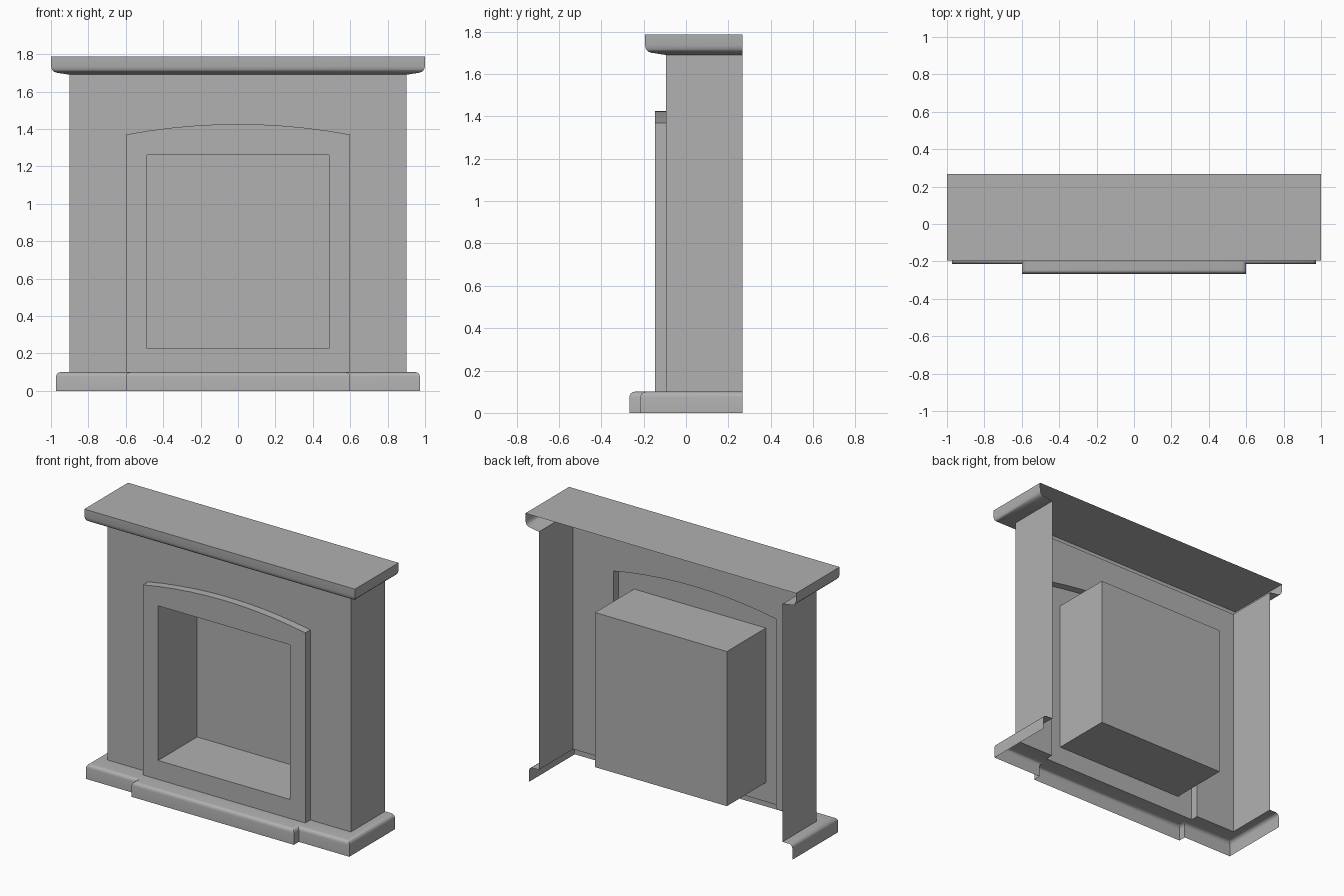
import bpy, math
from mathutils import Vector

if "Cube" in bpy.data.objects:
    bpy.data.objects.remove(bpy.data.objects["Cube"])

BACK, WALL_Y, SURR_Y = 0.267, -0.094, -0.147     # depth planes
BODY_X, SURR_X = 0.9, 0.6
BASE_Z, WALL_Z, TOP_Z = 0.1, 1.69, 1.787

stone = bpy.data.materials.new("dark_grey_stone")
stone.diffuse_color = (0.44, 0.44, 0.44, 1)
stone.use_nodes = True
stone.node_tree.nodes["Principled BSDF"].inputs["Base Color"].default_value = stone.diffuse_color


def add_object(name, verts, faces, smooth=False):
    mesh = bpy.data.meshes.new(name)
    mesh.from_pydata([tuple(v) for v in verts], [], faces)
    mesh.materials.append(stone)
    ob = bpy.data.objects.new(name, mesh)
    bpy.context.collection.objects.link(ob)
    if smooth:
        bpy.ops.object.select_all(action='DESELECT')
        ob.select_set(True)
        bpy.context.view_layer.objects.active = ob
        bpy.ops.object.shade_smooth_by_angle(angle=math.radians(40))
    return ob


def mirrored(half):
    """Complete a plan path: right half, then its mirror image."""
    return half + [(-x, y) for x, y in reversed(half)]


def offset(path, d):
    """Offset an open plan path outwards with mitred corners."""
    pts = [Vector(p) for p in path]
    normals = []
    for a, b in zip(pts, pts[1:]):
        t = (b - a).normalized()
        normals.append(Vector((-t.y, t.x)))
    out = []
    for i, p in enumerate(pts):
        n0 = normals[max(i - 1, 0)]
        n1 = normals[min(i, len(normals) - 1)]
        out.append(p + (n0 + n1) * d / (1 + n0.dot(n1)))
    return out


def sweep(path, profile):
    """Sweep an (offset, z) profile, listed top to bottom, along a plan path."""
    n = len(path)
    verts = [(p.x, p.y, z) for d, z in profile for p in offset(path, d)]
    faces = [(r * n + i, r * n + i + 1, (r + 1) * n + i + 1, (r + 1) * n + i)
             for r in range(len(profile) - 1) for i in range(n - 1)]
    return verts, faces


# Plan paths, open at the back
body_path = mirrored([(BODY_X, BACK), (BODY_X, WALL_Y)])
base_path = mirrored([(0.973, BACK), (0.973, -0.215), (SURR_X, -0.215), (SURR_X, -BACK)])
base_inner = mirrored([(BODY_X, BACK), (BODY_X, WALL_Y), (SURR_X, WALL_Y), (SURR_X, SURR_Y)])

# Mantel shelf: moulded edge plus flat top
verts, faces = sweep(body_path, [(0.1, TOP_Z), (0.099, 1.735), (0.095, 1.717),
                                 (0.085, 1.706), (0.07, 1.701), (0, WALL_Z)])
faces.append((3, 2, 1, 0))
add_object("mantel_shelf", verts, faces, True)

# Hearth base: stepped plinth with rounded top edge, hollow underneath
R = 0.025
edge = [(-R * (1 - math.sin(a)), BASE_Z - R * (1 - math.cos(a)))
        for a in [math.radians(22.5 * k) for k in range(5)]]
verts, faces = sweep(base_path, edge + [(0, 0)])
n, start = len(base_path), len(verts)
verts += [(x, y, BASE_Z) for x, y in base_inner]
faces.append(tuple(range(start, start + n)) + tuple(reversed(range(n))))
add_object("hearth_base", verts, faces, True)

# Shallow arch, from right to left
SPRING, RISE, SEGS = 1.37, 0.056, 10
radius = (SURR_X ** 2 + RISE ** 2) / (2 * RISE)
half = math.asin(SURR_X / radius)
arch = []
for k in range(SEGS + 1):
    a = half * (1 - 2 * k / SEGS)
    arch.append((radius * math.sin(a), SPRING + RISE - radius * (1 - math.cos(a))))
outline = [(SURR_X, BASE_Z)] + arch + [(-SURR_X, BASE_Z)]
m = len(outline)

# Chimney breast: side walls and a front wall with an arched opening
verts = [(x, WALL_Y, z) for x, z in outline]
verts += [(x, y, z) for z in (WALL_Z, BASE_Z) for x, y in body_path]
t, b = m, m + 4
faces = [(t, t + 1, b + 1, b), (t + 2, t + 3, b + 3, b + 2),
         (0, b + 1, t + 1, 1), (b + 2, m - 1, m - 2, t + 2),
         tuple(reversed(range(1, m - 1))) + (t + 1, t + 2)]
add_object("chimney_breast", verts, faces)

# Arched surround: raised rim and face around the fire opening
FX, FZ0, FZ1 = 0.487, 0.227, 1.26
opening = [(-FX, FZ0), (FX, FZ0), (FX, FZ1), (-FX, FZ1)]
verts = [(x, y, z) for y in (SURR_Y, WALL_Y) for x, z in outline]
verts += [(x, SURR_Y, z) for x, z in opening]
o = 2 * m
faces = [(i, m + i, m + i + 1, i + 1) for i in range(m - 1)]
faces += [(m - 1, 0, o + 1, o), (0, 1, o + 2, o + 1),
          tuple(range(1, m - 1)) + (o + 3, o + 2), (m - 2, m - 1, o, o + 3)]
add_object("arched_surround", verts, faces)

# Firebox: open-fronted recess
verts = [(x, y, z) for y in (SURR_Y, BACK - 0.003) for x, z in opening]
faces = [(i, (i + 1) % 4, (i + 1) % 4 + 4, i + 4) for i in range(4)] + [(4, 5, 6, 7)]
add_object("firebox", verts, faces)
